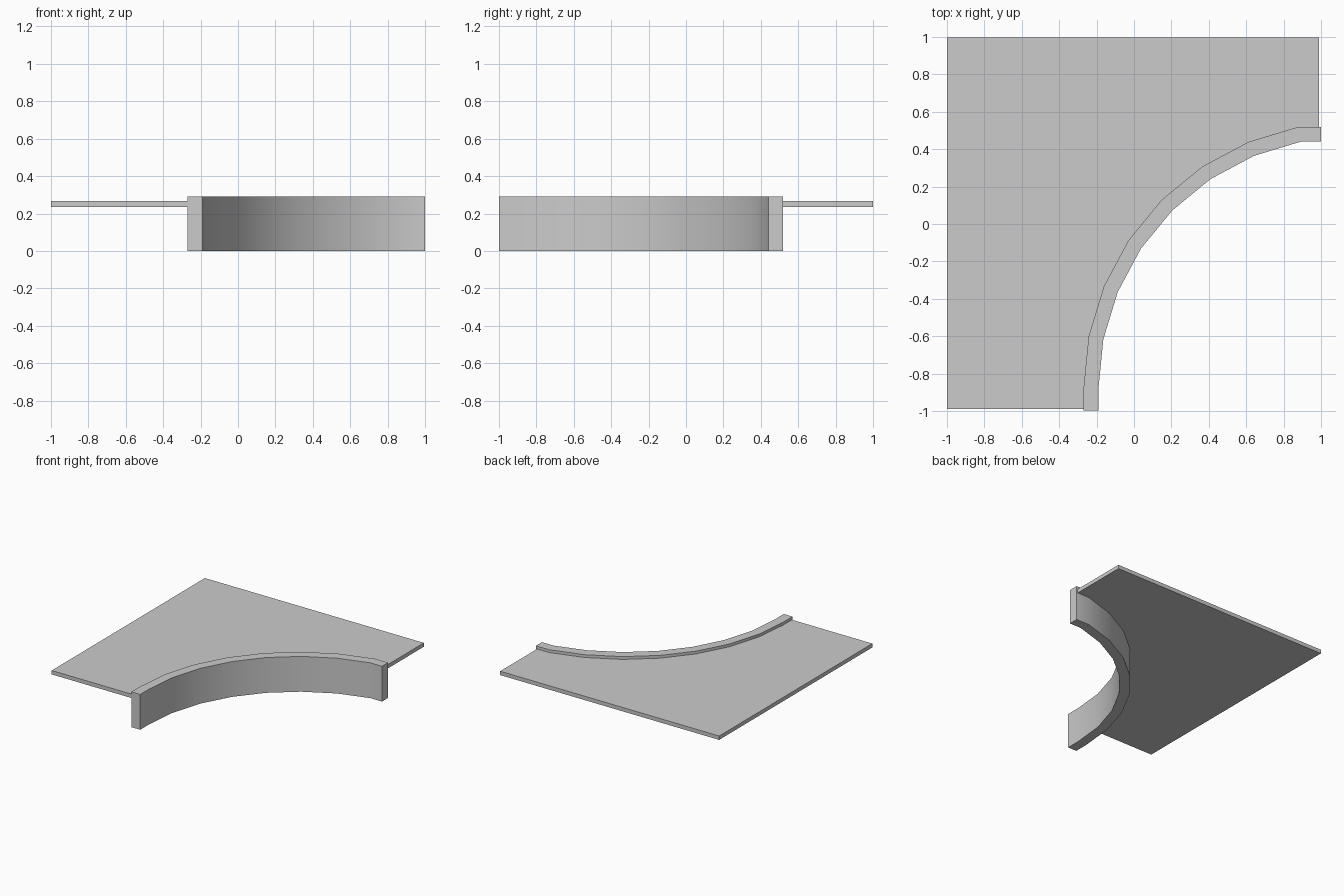
import bpy, bmesh
from math import cos, sin, radians

if "Cube" in bpy.data.objects:
    bpy.data.objects.remove(bpy.data.objects["Cube"])

CX, CY = 1.157, -0.88      # centre of the curved edge
END = 0.998                # front end of the wall
R_OUT, R_IN = 1.427, 1.347


def arc(r):
    """Curved edge of a 32-sided circle, with a short straight run at each end."""
    pts = [(CX + r * cos(radians(180 - 11.25 * i)),
            CY + r * sin(radians(180 - 11.25 * i))) for i in range(8)]
    return [(pts[0][0], -END)] + pts + [(1.0, pts[-1][1])]


def extrude_profile(name, outline, z0, z1):
    """Closed prism from a flat outline."""
    bm = bmesh.new()
    face = bm.faces.new([bm.verts.new((x, y, z0)) for x, y in outline])
    top = bmesh.ops.extrude_face_region(bm, geom=[face], use_keep_orig=True)
    for v in top["geom"]:
        if isinstance(v, bmesh.types.BMVert):
            v.co.z = z1
    bmesh.ops.recalc_face_normals(bm, faces=bm.faces[:])
    mesh = bpy.data.meshes.new(name)
    bm.to_mesh(mesh)
    bm.free()
    ob = bpy.data.objects.new(name, mesh)
    bpy.context.collection.objects.link(ob)
    return ob


# Curved curb wall
outer, inner = arc(R_OUT), arc(R_IN)
wall = extrude_profile("curved_curb", outer + inner[::-1], 0.0, 0.29)
bpy.context.view_layer.objects.active = wall
wall.select_set(True)
bpy.ops.object.shade_smooth_by_angle(angle=radians(30))

# Flat slab filling the corner behind the wall, stopping just short of its ends
edge = [(outer[0][0], -0.99)] + outer[1:-1] + [(0.99, outer[-1][1])]
extrude_profile("floor_slab", edge + [(0.99, END), (-1.0, END), (-1.0, -0.99)],
                0.235, 0.267)
